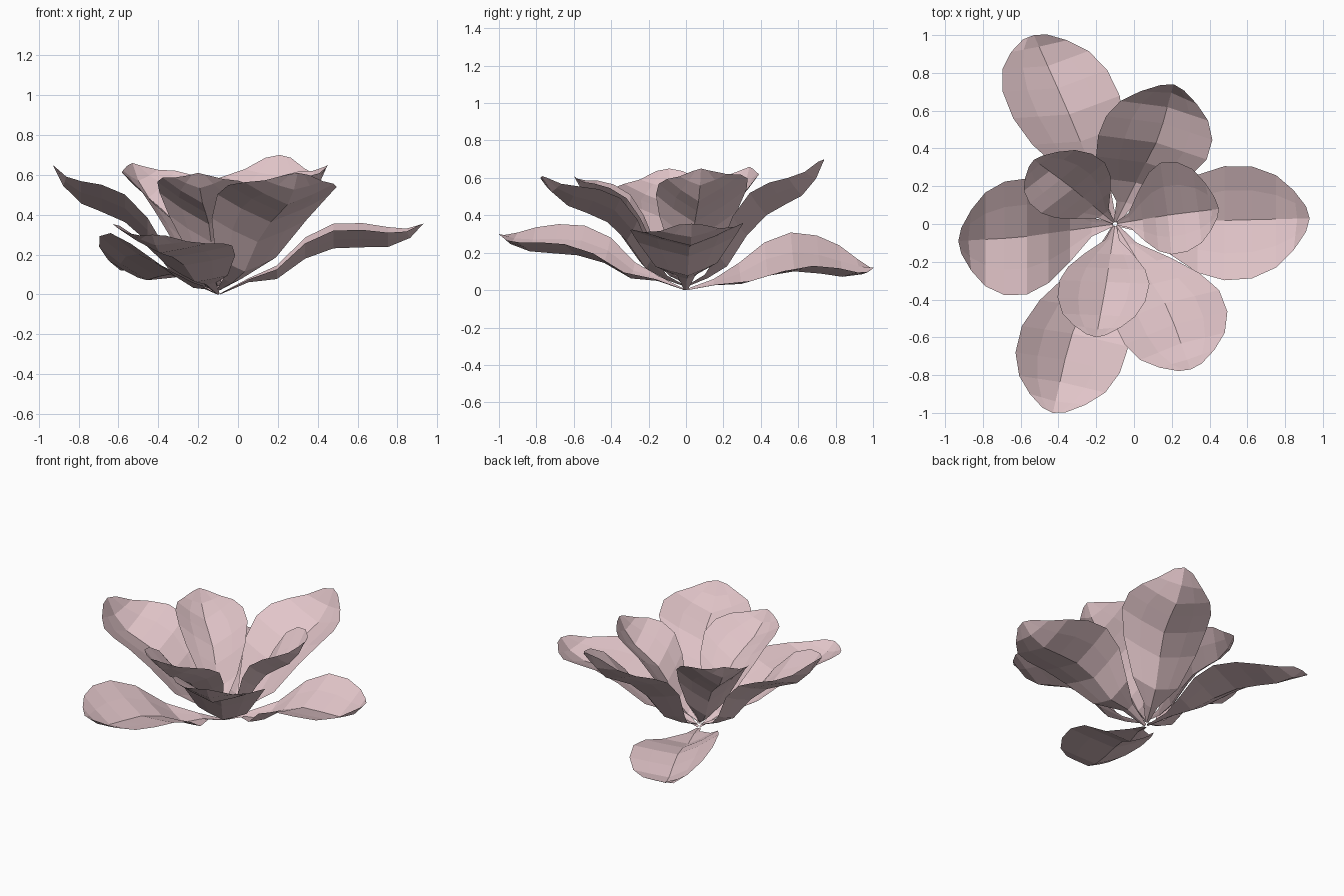
import bpy
from mathutils import Vector

if "Cube" in bpy.data.objects:
    bpy.data.objects.remove(bpy.data.objects["Cube"])

pink = bpy.data.materials.new("pale_pink")
pink.diffuse_color = (0.76, 0.56, 0.585, 1)
pink.use_nodes = True
pink.node_tree.nodes["Principled BSDF"].inputs["Base Color"].default_value = pink.diffuse_color

CENTRE = Vector((-0.1, 0, 0))
# outline of a petal: position along the midrib, fraction of full width, edge lift
OUTLINE = [(0, .04, 1), (.14, .16, 1), (.28, .54, 1), (.42, .85, 1), (.56, .99, 1),
           (.7, .97, 1), (.82, .8, 1), (.93, .52, .8), (1, .22, 0)]
KNOTS = [0, .14, .3, .46, .6, .88, 1]


def smooth(points, t):
    """Smooth curve through points at the knots."""
    i = max(k for k in range(len(KNOTS) - 1) if KNOTS[k] <= t)

    def tangent(k):
        a, b = max(k - 1, 0), min(k + 1, len(KNOTS) - 1)
        return (points[b] - points[a]) / (KNOTS[b] - KNOTS[a])
    h = KNOTS[i + 1] - KNOTS[i]
    u = (t - KNOTS[i]) / h
    return (points[i] * (2*u**3 - 3*u**2 + 1) + tangent(i) * h * (u**3 - 2*u**2 + u)
            + points[i + 1] * (3*u**2 - 2*u**3) + tangent(i + 1) * h * (u**3 - u**2))


def petal(name, tip, mid, left, right, base_z, rise, flat_z):
    """Creased leaf of flat faces, S-shaped from the flower centre to the tip."""
    tip, mid, left, right = map(Vector, (tip, mid, left, right))
    out = Vector((mid.x - CENTRE.x, mid.y, 0)).normalized()
    base = CENTRE + out * 0.01 + Vector((0, 0, base_z))
    rib = [base]
    for t, f in zip(KNOTS[1:4], rise):
        p = base.lerp(mid, t / .6)
        p.z = mid.z * f
        rib.append(p)
    flat = mid.lerp(tip, .72)
    flat.z = flat_z                      # height just before the tip curls
    rib += [mid, flat, tip]
    verts, faces = [], []
    for t, w, lift in OUTLINE:
        c = smooth(rib, t)
        pull = (tip - mid).normalized() * -0.02 * (t > .9)   # rounds the tip
        for side, k in ((left, 1), (left, .55), (None, 0), (right, .55), (right, 1)):
            p = c.copy()
            if side:
                d = (side - mid) * w * k
                d.z *= lift if k == 1 else .9 * lift
                p += d + pull * k
            verts.append(p)
    for r in range(len(OUTLINE) - 1):
        for j in range(4):
            a = r * 5 + j
            faces.append((a, a + 5, a + 6, a + 1))
    mesh = bpy.data.meshes.new(name)
    mesh.from_pydata(verts, [], faces)
    mesh.materials.append(pink)
    bpy.context.collection.objects.link(bpy.data.objects.new(name, mesh))


# each petal: tip, middle of the rib, left edge, right edge; height before the tip
lower = [
    (.25, (.93, .03, .355), (.52, .02, .235), (.52, .31, .36), (.52, -.3, .325)),
    (.07, (-.53, 1, .12), (-.36, .62, .1), (-.66, .6, .31), (-.09, .72, .13)),
    (.22, (-.43, -1, .3), (-.34, -.62, .19), (-.04, -.69, .25), (-.61, -.58, .35)),
]
middle = [
    (.54, (.21, .74, .7), (.13, .46, .42), (-.18, .5, .53), (.4, .37, .54)),
    (.49, (-.93, -.09, .65), (-.6, -.07, .38), (-.6, -.38, .52), (-.6, .24, .52)),
    (.48, (.3, -.77, .61), (.18, -.45, .38), (.47, -.38, .51), (-.09, -.56, .52)),
]
inner = [
    (.51, (.45, .08, .65), (.2, .05, .38), (.16, .33, .56), (.22, -.16, .53)),
    (.52, (-.53, .34, .66), (-.34, .2, .39), (-.51, .07, .55), (-.17, .34, .56)),
    (.49, (-.2, -.6, .61), (-.15, -.33, .37), (.08, -.34, .51), (-.4, -.32, .53)),
]
for tier, specs, base_z, rise in (("lower", lower, 0, (.26, .36, .88)),
                                  ("middle", middle, .02, (.15, .34, .8)),
                                  ("inner", inner, .04, (.2, .42, .8))):
    for n, (flat_z, *spec) in enumerate(specs, 1):
        petal(f"{tier}_petal_{n}", *spec, base_z, rise, flat_z)
